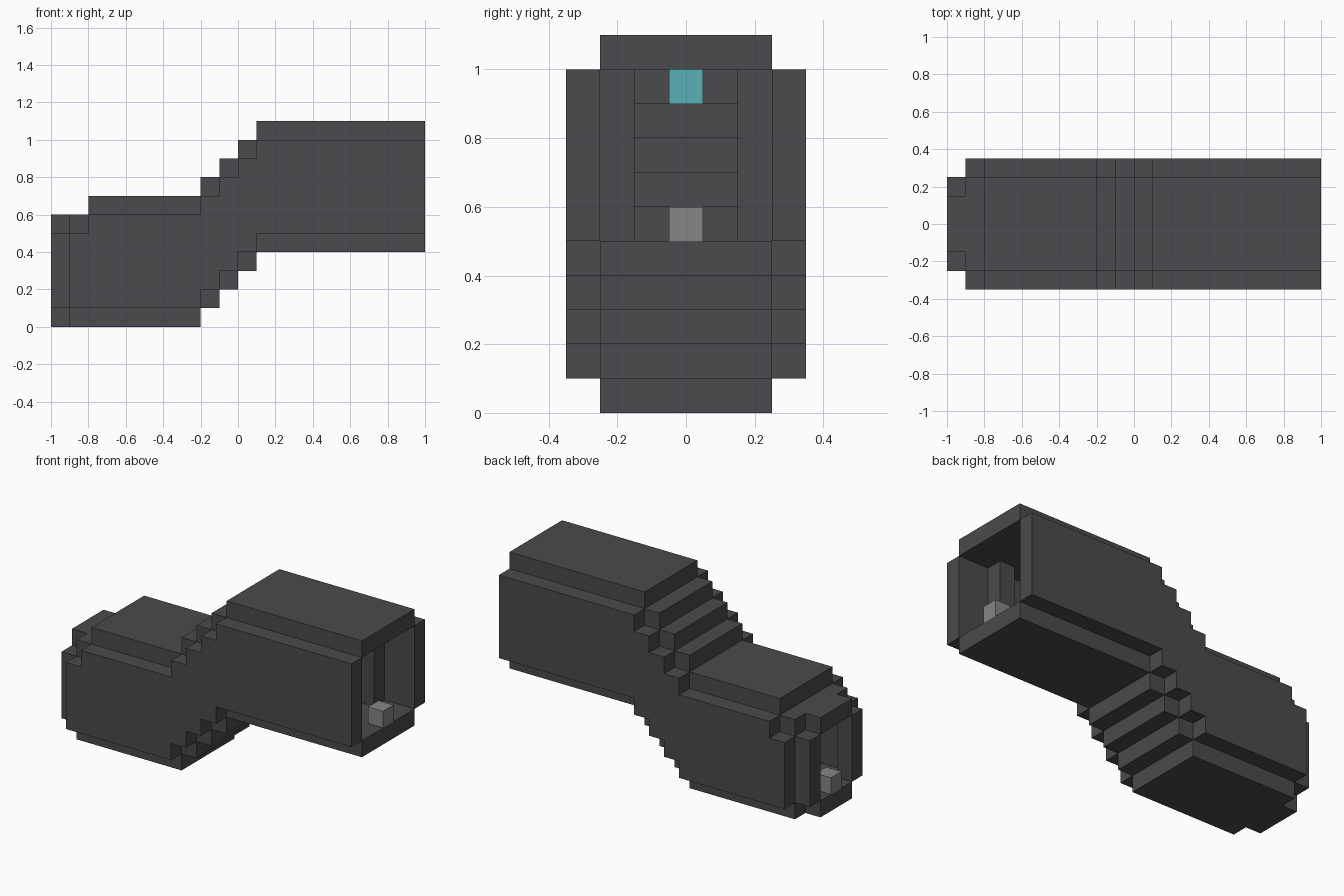
import bpy
import bmesh

if "Cube" in bpy.data.objects:
    bpy.data.objects.remove(bpy.data.objects["Cube"], do_unlink=True)

U = 0.1  # block size


def material(name, rgb):
    mat = bpy.data.materials.new(name)
    mat.use_nodes = True
    mat.diffuse_color = (*rgb, 1)
    mat.node_tree.nodes["Principled BSDF"].inputs["Base Color"].default_value = (*rgb, 1)
    return mat


dark = material("dark_stone", (0.069, 0.067, 0.074))
grey = material("light_grey", (0.238, 0.238, 0.238))
cyan = material("lamp_cyan", (0.102, 0.434, 0.468))


def prism(name, outline, y0, y1, mat):
    """Extrude an x-z outline, given in blocks, from y0 to y1."""
    bm = bmesh.new()
    face = bm.faces.new([bm.verts.new((x * U, y0 * U, z * U)) for x, z in outline])
    new = bmesh.ops.extrude_face_region(bm, geom=[face])["geom"]
    verts = [v for v in new if isinstance(v, bmesh.types.BMVert)]
    bmesh.ops.translate(bm, verts=verts, vec=(0, (y1 - y0) * U, 0))
    bmesh.ops.recalc_face_normals(bm, faces=bm.faces)
    mesh = bpy.data.meshes.new(name)
    bm.to_mesh(mesh)
    bm.free()
    mesh.materials.append(mat)
    obj = bpy.data.objects.new(name, mesh)
    bpy.context.collection.objects.link(obj)
    return obj


def box(name, x0, x1, y0, y1, z0, z1, mat=dark):
    return prism(name, [(x0, z0), (x1, z0), (x1, z1), (x0, z1)], y0, y1, mat)


# Slab runs along the tunnel: x start, x end, half width, underside height
steps = [(x, x + 1, 2.5, x + 3) for x in (-2, -1, 0)]
floors = [(-10, -9, 1.5, 0), (-9, -2, 2.5, 0), *steps, (1, 10, 2.5, 4)]
ceilings = [(-10, -9, 1.5, 5), (-9, -8, 2.5, 5), (-8, -2, 2.5, 6),
            *[(a, b, w, z + 6) for a, b, w, z in steps], (1, 10, 2.5, 10)]

for label, runs in (("floor", floors), ("ceiling", ceilings)):
    for i, (x0, x1, half, z) in enumerate(runs):
        box(f"{label}_slab_{i + 1}", x0, x1, -half, half, z, z + 1)

# Side walls follow the stepped floor tops and ceiling undersides
lower = [(x, z + 1) for a, b, _, z in floors[1:] for x in (a, b)]
upper = [(x, z) for a, b, _, z in ceilings[1:] for x in (a, b)]


def clean(points):
    """Drop points lying on a straight level run."""
    return [p for i, p in enumerate(points)
            if not (0 < i < len(points) - 1
                    and points[i - 1][1] == p[1] == points[i + 1][1])]


wall_outline = clean(lower) + clean(upper)[::-1]

for side, s in (("left", 1), ("right", -1)):
    prism(f"side_wall_{side}", wall_outline, s * 2.5, s * 3.5, dark)
    # Narrow doorway jambs at the low end
    box(f"doorway_jamb_{side}", -10, -9, s * 1.5, s * 2.5, 1, 5)
    # Posts inside the high entrance
    box(f"inner_post_{side}", 7, 8, s * 1.5, s * 2.5, 5, 10)

# Small floor blocks at both entrances, and the ceiling lamp
box("low_entrance_block", -10, -9, -0.5, 0.5, 1, 2, grey)
box("high_entrance_block", 9, 10, -0.5, 0.5, 5, 6, grey)
box("ceiling_lamp", 4, 5, -0.5, 0.5, 9, 10, cyan)
